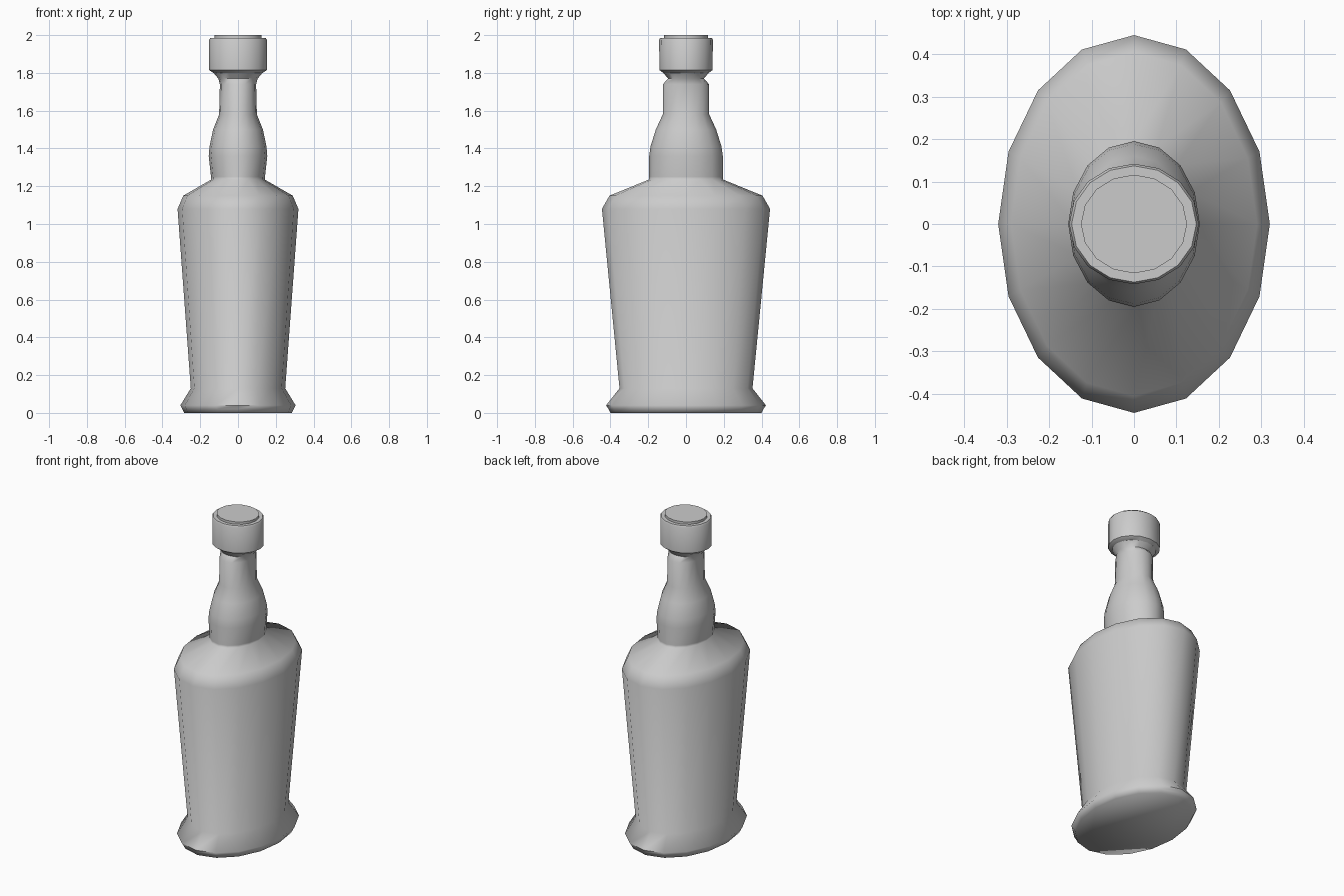
import bpy, bmesh, math

if "Cube" in bpy.data.objects:
    bpy.data.objects.remove(bpy.data.objects["Cube"])

SIDES = 16

def loft(name, rings, angle):
    """Stack elliptical rings (z, half width x, half depth y) into a closed solid."""
    bm = bmesh.new()
    loops = []
    for z, rx, ry in rings:
        loops.append([bm.verts.new((rx * math.cos(2 * math.pi * i / SIDES),
                                    ry * math.sin(2 * math.pi * i / SIDES), z))
                      for i in range(SIDES)])
    for a, b in zip(loops, loops[1:]):
        for i in range(SIDES):
            j = (i + 1) % SIDES
            bm.faces.new((a[i], a[j], b[j], b[i]))
    bm.faces.new(loops[0][::-1])
    bm.faces.new(loops[-1])
    bmesh.ops.recalc_face_normals(bm, faces=bm.faces)
    mesh = bpy.data.meshes.new(name)
    bm.to_mesh(mesh)
    bm.free()
    obj = bpy.data.objects.new(name, mesh)
    bpy.context.collection.objects.link(obj)
    bpy.ops.object.select_all(action='DESELECT')
    obj.select_set(True)
    bpy.context.view_layer.objects.active = obj
    bpy.ops.object.shade_smooth_by_angle(angle=math.radians(angle))
    return obj

# Flared foot, tapered oval body, shoulder, bulb and neck
loft("bottle", [
    (0.00, 0.285, 0.40),
    (0.02, 0.295, 0.41),
    (0.04, 0.305, 0.423),
    (0.13, 0.25, 0.352),
    (1.08, 0.32, 0.445),
    (1.15, 0.29, 0.405),
    (1.235, 0.142, 0.197),
    (1.25, 0.143, 0.195),
    (1.36, 0.155, 0.195),
    (1.41, 0.151, 0.188),
    (1.50, 0.132, 0.160),
    (1.58, 0.100, 0.123),
    (1.74, 0.096, 0.122),
    (1.77, 0.104, 0.095),
    (1.81, 0.138, 0.128),
], 65)

# Stopper cap with a small raised disc on top
loft("cap", [
    (1.80, 0.130, 0.120),
    (1.815, 0.153, 0.141),
    (1.975, 0.153, 0.142),
    (1.985, 0.147, 0.137),
    (1.985, 0.125, 0.116),
    (2.00, 0.125, 0.116),
], 35)
